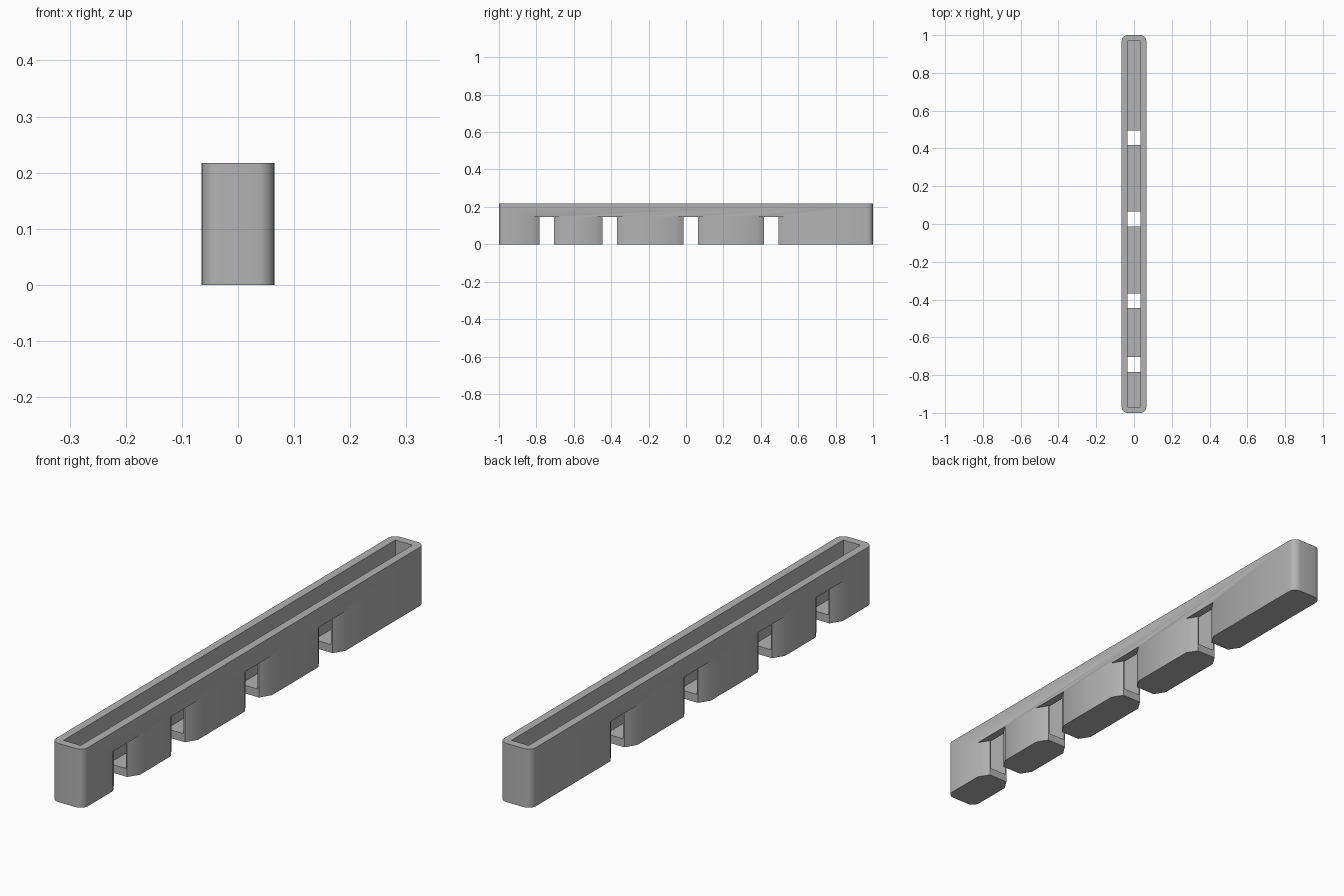
import bpy, bmesh, math

cube = bpy.data.objects.get("Cube")
if cube:
    bpy.data.objects.remove(cube, do_unlink=True)

HALF_W, HALF_L, HEIGHT = 0.065, 1.0, 0.217
WALL, FLOOR, RADIUS = 0.03, 0.03, 0.03
NOTCH_TOP, NOTCH_HALF = 0.146, 0.039
FLARE_X, FLARE_Y = 0.025, 0.04
NOTCHES = (-0.744, -0.407, 0.026, 0.456)

grey = bpy.data.materials.new("plain grey")
grey.use_nodes = True
colour = (0.45, 0.45, 0.45, 1)
grey.diffuse_color = colour
grey.node_tree.nodes["Principled BSDF"].inputs["Base Color"].default_value = colour


def prism(name, outline, z0, z1):
    """Extrude a plan outline upwards from z0 to z1."""
    bm = bmesh.new()
    base = bm.faces.new([bm.verts.new((x, y, z0)) for x, y in outline])
    top = bmesh.ops.extrude_face_region(bm, geom=[base])["geom"]
    bmesh.ops.translate(bm, vec=(0, 0, z1 - z0),
                        verts=[v for v in top if isinstance(v, bmesh.types.BMVert)])
    bmesh.ops.recalc_face_normals(bm, faces=bm.faces)
    mesh = bpy.data.meshes.new(name)
    bm.to_mesh(mesh)
    bm.free()
    mesh.materials.append(grey)
    obj = bpy.data.objects.new(name, mesh)
    bpy.context.collection.objects.link(obj)
    return obj


def rounded_rect(hw, hl, r, steps=6):
    points = []
    for quarter, (sx, sy) in enumerate(((1, 1), (-1, 1), (-1, -1), (1, -1))):
        for i in range(steps + 1):
            a = math.pi / 2 * (quarter + i / steps)
            points.append((sx * (hw - r) + r * math.cos(a),
                           sy * (hl - r) + r * math.sin(a)))
    return points


# Trough body
trough = prism("trough", rounded_rect(HALF_W, HALF_L, RADIUS), 0, HEIGHT)

# Long open hollow
hw, hl = HALF_W - WALL, HALF_L - WALL
cutters = [prism("hollow_cutter", [(hw, hl), (-hw, hl), (-hw, -hl), (hw, -hl)],
                 FLOOR, HEIGHT + 0.1)]

# Notches through the lower part, flaring out towards both sides
inner_x, outer_x = HALF_W - FLARE_X, HALF_W + FLARE_X
wide = NOTCH_HALF + 2 * FLARE_Y
for c in NOTCHES:
    side = [(outer_x, wide), (inner_x, NOTCH_HALF)]
    upper = side + [(-x, y) for x, y in reversed(side)]
    outline = upper + [(x, -y) for x, y in reversed(upper)]
    cutters.append(prism("notch_cutter", [(x, c + y) for x, y in outline],
                         -0.1, NOTCH_TOP))

bpy.ops.object.select_all(action="DESELECT")
bpy.context.view_layer.objects.active = trough
trough.select_set(True)
for cutter in cutters:
    mod = trough.modifiers.new("cut", "BOOLEAN")
    mod.operation = "DIFFERENCE"
    mod.solver = "EXACT"
    mod.object = cutter
    bpy.ops.object.modifier_apply(modifier=mod.name)
    bpy.data.objects.remove(cutter, do_unlink=True)

bpy.ops.object.shade_smooth_by_angle(angle=math.radians(35))
